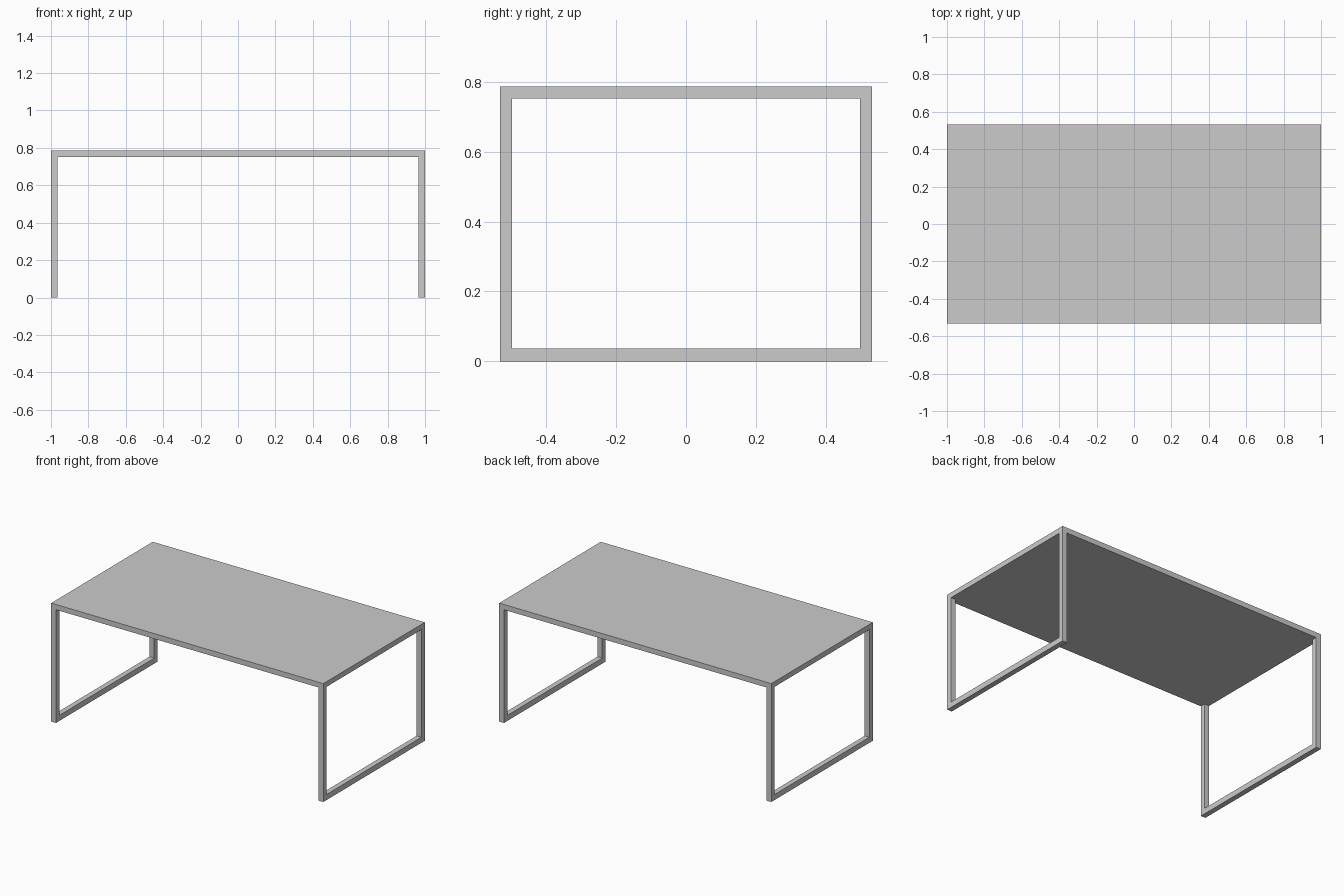
import bpy, bmesh

if "Cube" in bpy.data.objects:
    bpy.data.objects.remove(bpy.data.objects["Cube"])

HALF_X, HALF_Y, HEIGHT = 1.0, 0.533, 0.787
BAR = 0.035       # square bar width and top thickness
RAIL = 0.037      # height of the floor rail
UNDER = HEIGHT - BAR


def extrude_profile(name, points, x0, x1):
    """Extrude a closed (y, z) profile along x."""
    bm = bmesh.new()
    face = bm.faces.new([bm.verts.new((x0, y, z)) for y, z in points])
    ext = bmesh.ops.extrude_face_region(bm, geom=[face])
    verts = [g for g in ext["geom"] if isinstance(g, bmesh.types.BMVert)]
    bmesh.ops.translate(bm, verts=verts, vec=(x1 - x0, 0, 0))
    bmesh.ops.recalc_face_normals(bm, faces=bm.faces)
    mesh = bpy.data.meshes.new(name)
    bm.to_mesh(mesh)
    bm.free()
    obj = bpy.data.objects.new(name, mesh)
    bpy.context.collection.objects.link(obj)
    return obj


# Flat table top
extrude_profile("table_top",
                [(-HALF_Y, UNDER), (HALF_Y, UNDER), (HALF_Y, HEIGHT), (-HALF_Y, HEIGHT)],
                -HALF_X, HALF_X)

# U-shaped leg frame at each end: two uprights and a floor rail
inner = HALF_Y - BAR
u_profile = [(-HALF_Y, 0), (HALF_Y, 0), (HALF_Y, UNDER), (inner, UNDER),
             (inner, RAIL), (-inner, RAIL), (-inner, UNDER), (-HALF_Y, UNDER)]
for side, x0 in (("left", -HALF_X), ("right", HALF_X - BAR)):
    extrude_profile(side + "_leg_frame", u_profile, x0, x0 + BAR)
